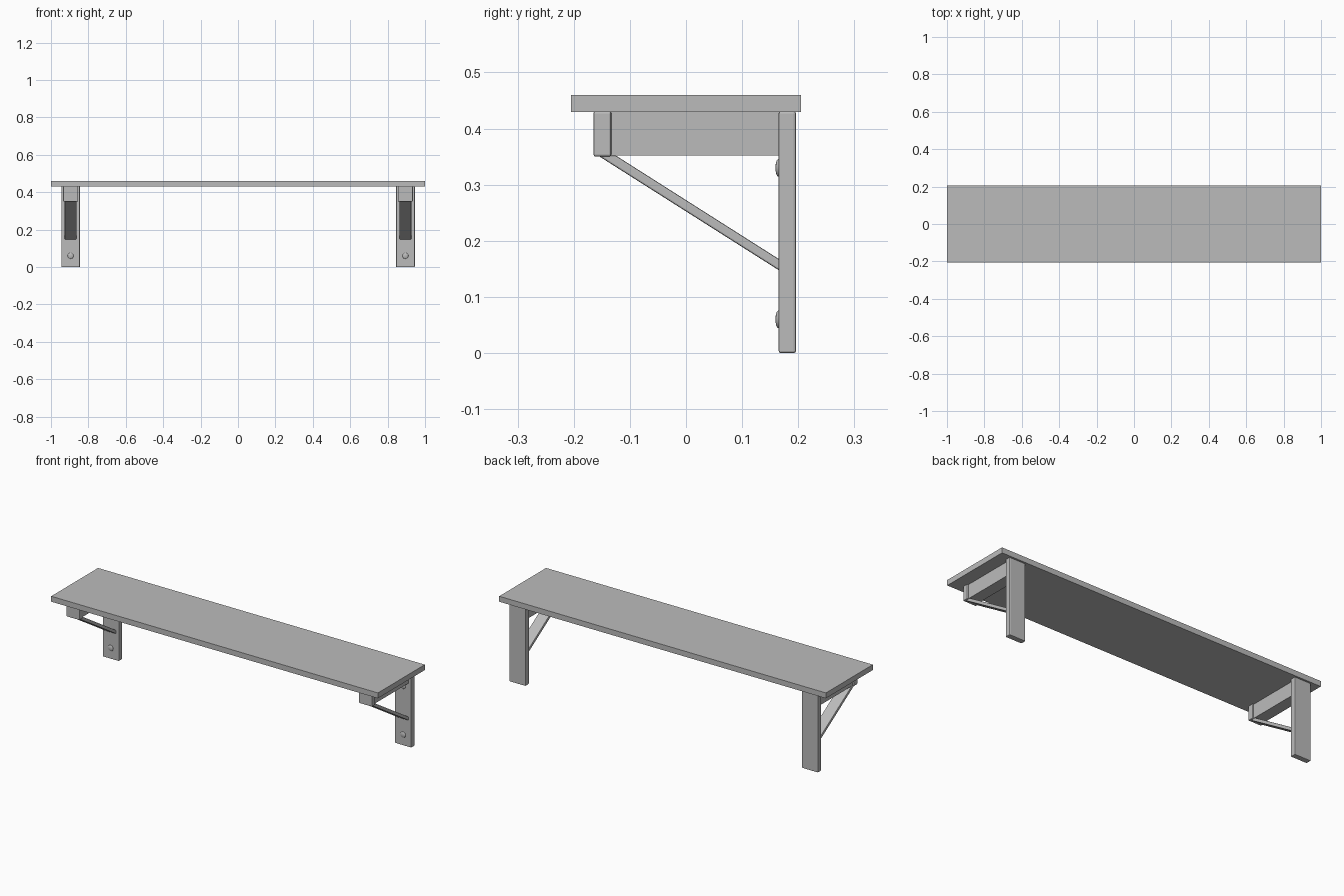
import bpy
import math
from mathutils import Vector

cube = bpy.data.objects.get("Cube")
if cube:
    bpy.data.objects.remove(cube, do_unlink=True)

grey = bpy.data.materials.new("plain grey")
grey.use_nodes = True
color = (0.5, 0.5, 0.5, 1)
grey.diffuse_color = color
grey.node_tree.nodes["Principled BSDF"].inputs["Base Color"].default_value = color


def box(name, low, high, bevel=0.0):
    """Box between two corners, with optional softened edges."""
    low, high = Vector(low), Vector(high)
    bpy.ops.mesh.primitive_cube_add(size=1, location=(low + high) / 2)
    obj = bpy.context.object
    obj.name = name
    obj.scale = high - low
    bpy.ops.object.transform_apply(location=False, rotation=False, scale=True)
    obj.data.materials.append(grey)
    if bevel:
        mod = obj.modifiers.new("soft edges", "BEVEL")
        mod.width = bevel
        mod.segments = 2
    return obj


def strap(name, x, width, profile):
    """Extrude a side profile of (y, z) points across x."""
    n = len(profile)
    verts = [(x + s * width / 2, y, z) for s in (-1, 1) for y, z in profile]
    faces = [tuple(range(n))[::-1], tuple(range(n, 2 * n))]
    faces += [(i, (i + 1) % n, n + (i + 1) % n, n + i) for i in range(n)]
    mesh = bpy.data.meshes.new(name)
    mesh.from_pydata(verts, [], faces)
    mesh.materials.append(grey)
    obj = bpy.data.objects.new(name, mesh)
    bpy.context.collection.objects.link(obj)
    mod = obj.modifiers.new("soft edges", "BEVEL")
    mod.width = 0.003
    mod.segments = 2
    return obj


def screw(name, x, z):
    """Low domed screw head on the front of the wall plate."""
    bpy.ops.mesh.primitive_uv_sphere_add(segments=20, ring_count=10, radius=0.016,
                                         location=(x, 0.165, z))
    obj = bpy.context.object
    obj.name = name
    obj.scale.y = 0.35
    obj.data.materials.append(grey)
    bpy.ops.object.shade_smooth_by_angle(angle=math.radians(40))


# Shelf board
box("shelf_board", (-1, -0.205, 0.43), (1, 0.205, 0.46))

# One bracket under each end
for side, sign in (("right", -1), ("left", 1)):
    x = sign * 0.895
    box(f"{side}_wall_plate", (x - 0.05, 0.165, 0), (x + 0.05, 0.196, 0.431), 0.004)
    box(f"{side}_arm", (x - 0.032, -0.14, 0.352), (x + 0.032, 0.168, 0.431))
    box(f"{side}_front_block", (x - 0.04, -0.165, 0.35), (x + 0.04, -0.133, 0.431), 0.004)
    strap(f"{side}_brace", x, 0.064,
          [(-0.157, 0.352), (0.168, 0.146), (0.168, 0.166), (-0.125, 0.352)])
    for label, z in (("lower", 0.06), ("upper", 0.33)):
        screw(f"{side}_{label}_screw", x, z)
